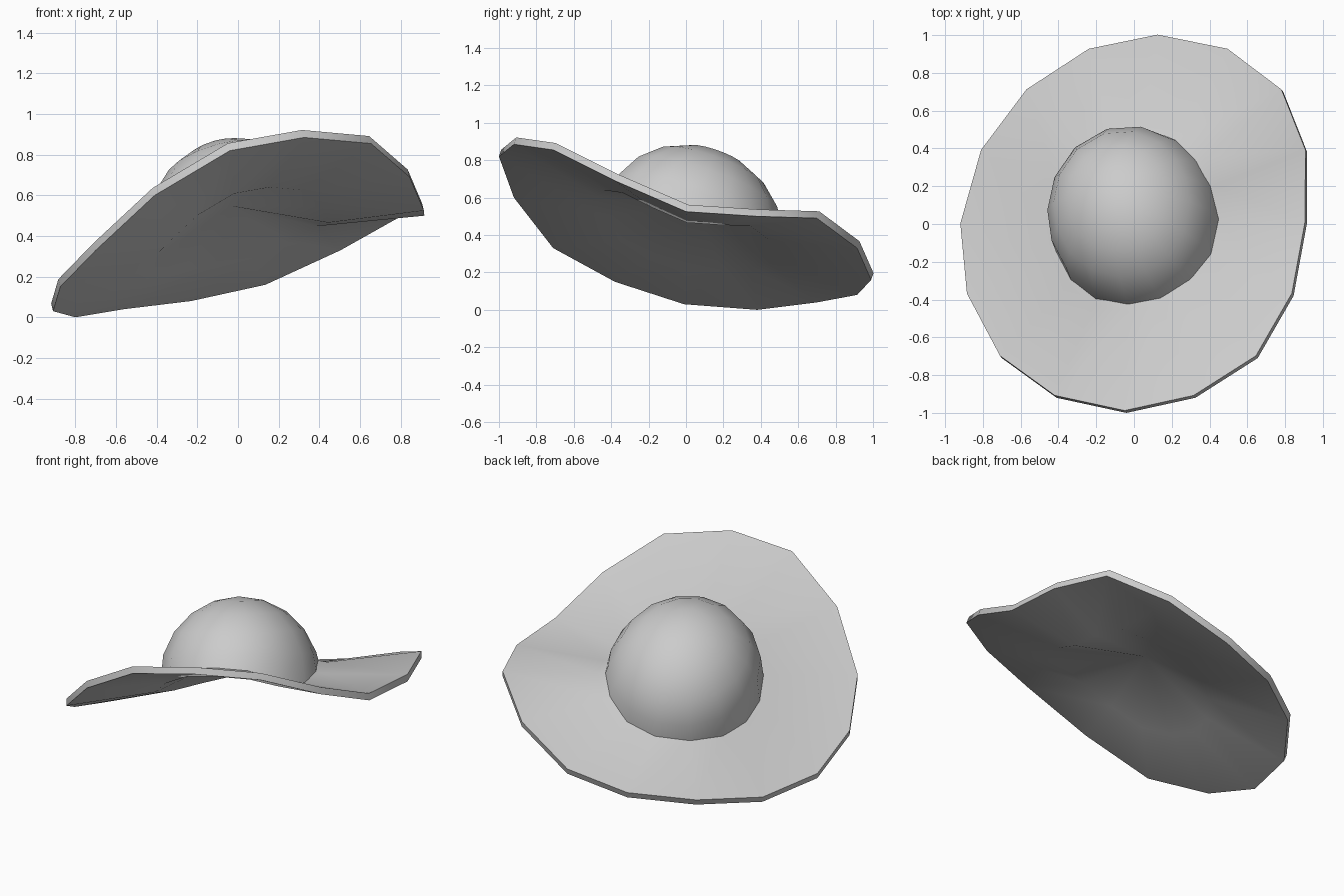
import bpy, bmesh, math
from mathutils import Vector

if "Cube" in bpy.data.objects:
    bpy.data.objects.remove(bpy.data.objects["Cube"])

felt = bpy.data.materials.new("light_grey_felt")
felt.diffuse_color = (0.6, 0.6, 0.6, 1)
felt.use_nodes = True
felt.node_tree.nodes["Principled BSDF"].inputs["Base Color"].default_value = felt.diffuse_color

# Wavy underside edge of the brim, counter-clockwise from the back
RIM = [Vector(p) for p in (
    (0.135, 0.99, 0.16), (-0.23, 0.915, 0.08), (-0.56, 0.70, 0.04), (-0.80, 0.38, 0.0),
    (-0.91, -0.01, 0.03), (-0.875, -0.38, 0.15), (-0.70, -0.71, 0.33), (-0.41, -0.92, 0.60),
    (-0.04, -1.00, 0.82), (0.325, -0.92, 0.885), (0.655, -0.71, 0.855), (0.845, -0.38, 0.69),
    (0.915, 0.0, 0.525), (0.917, 0.38, 0.50), (0.79, 0.70, 0.49), (0.505, 0.915, 0.33))]
CENTRE = Vector((0, 0.01, 0.41))
AXIS = Vector((-0.26, 0.34, 1)).normalized()
THICK = AXIS * 0.04
LONG = Vector((0.26, -0.88, 0.39))
LONG = (LONG - AXIS * LONG.dot(AXIS)).normalized()   # long direction of the crown
WIDE = LONG.cross(AXIS)


def make(name, rings, start, end):
    """Skin a stack of rings, closing each end with a fan to a point."""
    bm = bmesh.new()
    loops = [[bm.verts.new(p) for p in ring] for ring in rings]
    n = len(loops[0])
    for a, b in zip(loops, loops[1:]):
        for i in range(n):
            j = (i + 1) % n
            bm.faces.new((a[i], a[j], b[j], b[i]))
    for point, loop in ((start, loops[0]), (end, loops[-1])):
        tip = bm.verts.new(point)
        for i in range(n):
            bm.faces.new((loop[i], loop[(i + 1) % n], tip))
    bmesh.ops.recalc_face_normals(bm, faces=bm.faces[:])
    mesh = bpy.data.meshes.new(name)
    bm.to_mesh(mesh)
    bm.free()
    mesh.materials.append(felt)
    obj = bpy.data.objects.new(name, mesh)
    bpy.context.collection.objects.link(obj)
    bpy.context.view_layer.objects.active = obj
    obj.select_set(True)
    bpy.ops.object.shade_smooth_by_angle(angle=math.radians(40))
    obj.select_set(False)
    return obj


# Floppy brim: a thin wavy disc with a shallow hollow under the crown
inner = [CENTRE + (p - CENTRE) * 0.485 for p in RIM]
hollow = CENTRE + AXIS * 0.15
make("brim", [inner, RIM, [p + THICK for p in RIM], [p + THICK for p in inner]],
     hollow, hollow + THICK)

# Crown: a tilted oval dome whose foot follows the wave of the brim
BASE = CENTRE + Vector((0, 0.01, 0))
STEPS = 5
dome = []
for k in range(STEPS):
    t = math.radians(90 * k / STEPS)
    ring = []
    for p in RIM:
        d = p - CENTRE
        a = math.atan2(d.dot(WIDE) / 0.45, d.dot(LONG) / 0.51)
        foot = LONG * 0.51 * math.cos(a) + WIDE * 0.455 * math.sin(a)
        lift = 0.47 * math.sin(t) if k else 0.01 + 0.485 * d.dot(AXIS)
        ring.append(BASE + foot * math.cos(t) + AXIS * lift)
    dome.append(ring)
make("crown", dome, hollow + AXIS * 0.02, BASE + AXIS * 0.47)
